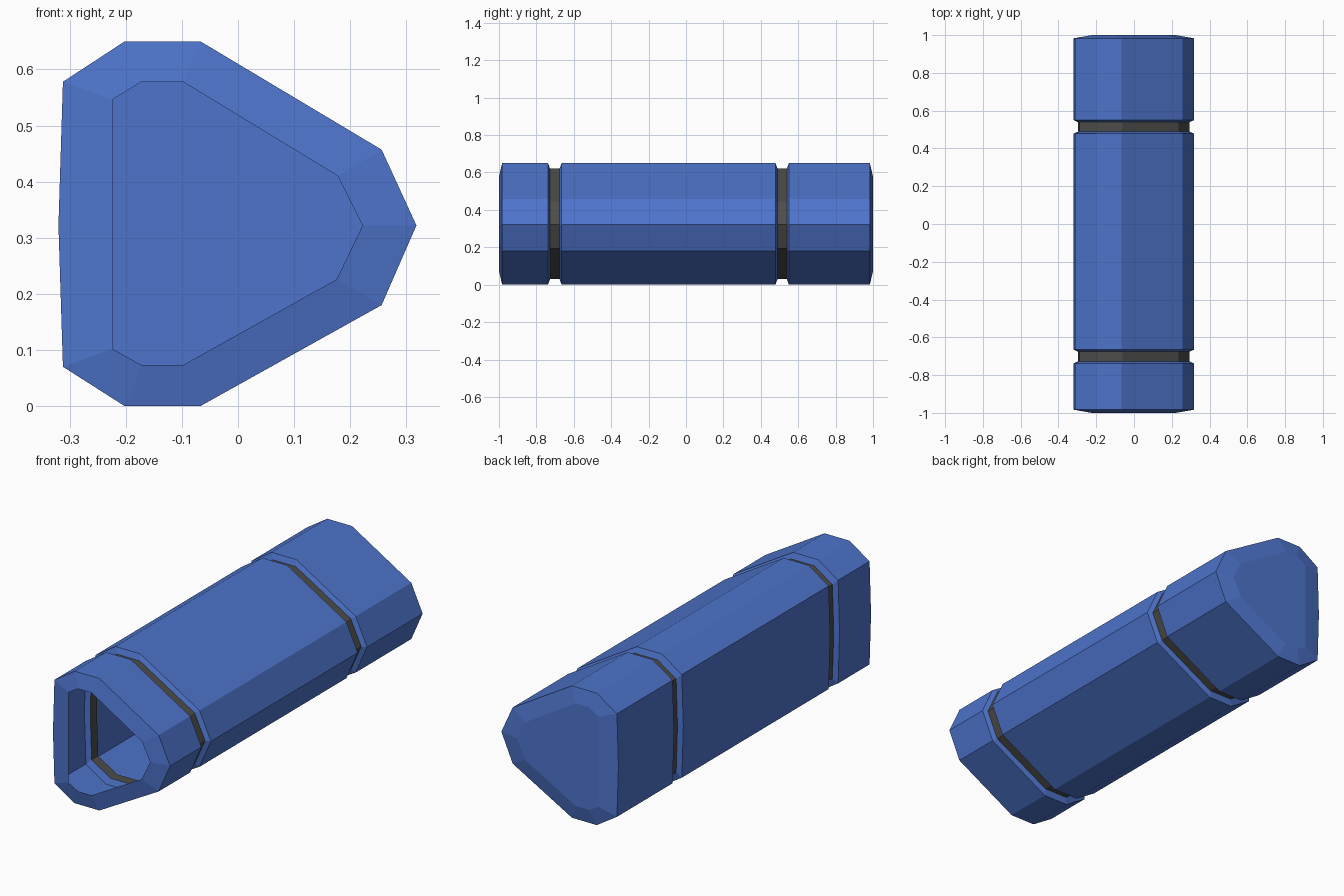
import bpy
import bmesh

if "Cube" in bpy.data.objects:
    bpy.data.objects.remove(bpy.data.objects["Cube"])


def make_material(name, colour):
    material = bpy.data.materials.new(name)
    material.use_nodes = True
    material.diffuse_color = colour
    material.node_tree.nodes["Principled BSDF"].inputs["Base Color"].default_value = colour
    return material


blue = make_material("blue shell", (0.075, 0.175, 0.6, 1))
grey = make_material("dark grey band", (0.073, 0.073, 0.07, 1))

# Rounded triangular cross-sections as (x, z), running clockwise from the upper left
outer = [(-.312, .578), (-.202, .65), (-.067, .65), (.256, .457), (.318, .322),
         (.256, .18), (-.067, 0), (-.202, 0), (-.312, .07), (-.32, .322)]
opening = [(-.224, .546), (-.172, .578), (-.098, .578), (.178, .41), (.222, .322),
           (.176, .226), (-.098, .073), (-.172, .073), (-.224, .102), (-.224, .322)]
middle = .325
groove = [(x * .925, middle + (z - middle) * .91) for x, z in outer]


def loft(name, sections, material, close_back=False):
    """Skin a thin tube through (y, profile) sections."""
    bm = bmesh.new()
    rings = [[bm.verts.new((x, y, z)) for x, z in profile] for y, profile in sections]
    for near, far in zip(rings, rings[1:]):
        for i in range(len(near)):
            j = (i + 1) % len(near)
            bm.faces.new((near[i], far[i], far[j], near[j]))
    if close_back:
        bm.faces.new(rings[-1])
    bm.normal_update()
    # Make every face point outwards, judged by the flat top of the tube
    top = max(bm.faces, key=lambda face: face.calc_center_median().z)
    if top.normal.z < 0:
        bmesh.ops.reverse_faces(bm, faces=bm.faces)
    mesh = bpy.data.meshes.new(name)
    bm.to_mesh(mesh)
    bm.free()
    mesh.materials.append(material)
    part = bpy.data.objects.new(name, mesh)
    bpy.context.collection.objects.link(part)
    return part


# Groove edges along y
lip = .011
front_start, front_end = -.738, -.665
back_start, back_end = .478, .55

# Open front collar with a sloped rim
loft("front_collar", [(-1, opening), (-.983, outer), (front_start, outer),
                      (front_start + lip, groove)], blue)

# Long middle body
loft("main_body", [(front_end - lip, groove), (front_end, outer),
                   (back_start, outer), (back_start + lip, groove)], blue)

# Closed back cap with a sloped rim
loft("back_cap", [(back_end - lip, groove), (back_end, outer),
                  (.983, outer), (1, opening)], blue, close_back=True)

# Recessed bands between the shells
for side, start, end in (("front", front_start, front_end), ("back", back_start, back_end)):
    loft(side + "_band", [(start + lip, groove), (end - lip, groove)], grey)
